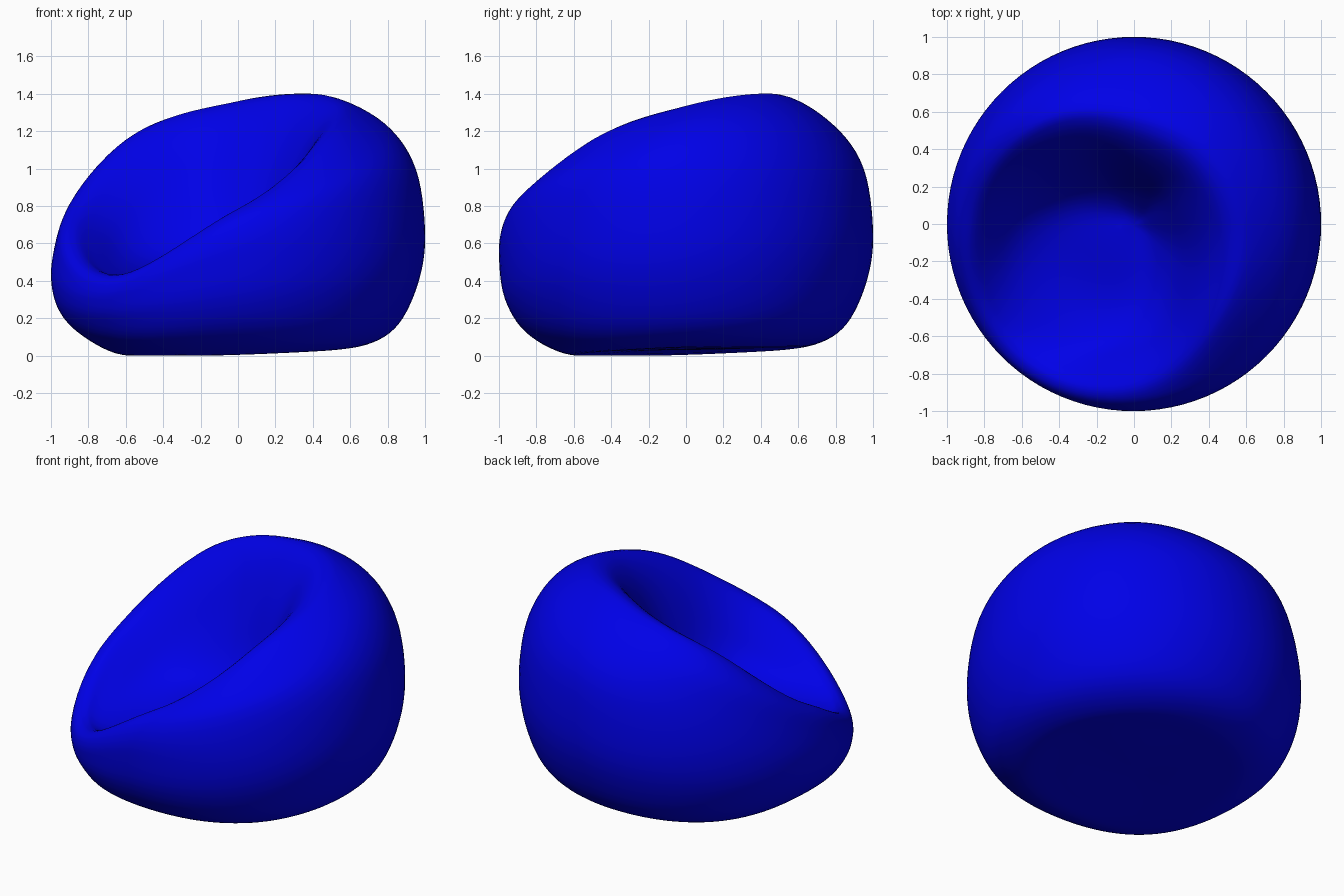
import bpy, bmesh, math

if "Cube" in bpy.data.objects:
    bpy.data.objects.remove(bpy.data.objects["Cube"])

# Control rings from underside to seat: (radius, height) at 0, 45, 90, 135, 180
# degrees away from the backrest direction; the other half is mirrored.
RINGS = [
    [(.00, .03)] * 5,
    [(.45, .04), (.45, .04), (.45, .025), (.45, .01), (.45, .005)],
    [(.69, .06), (.69, .06), (.69, .035), (.66, .015), (.66, .00)],
    [(.87, .18), (.86, .17), (.86, .14), (.86, .13), (.87, .08)],
    [(.97, .42), (.97, .41), (.97, .36), (.965, .26), (.97, .20)],
    [(1.0, .70), (1.0, .67), (1.0, .60), (1.0, .42), (1.0, .30)],
    [(.95, 1.02), (.95, 1.0), (.96, .88), (.98, .58), (.995, .37)],
    [(.80, 1.26), (.80, 1.22), (.88, 1.09), (.94, .69), (.97, .41)],
    [(.55, 1.40), (.57, 1.36), (.73, 1.20), (.86, .73), (.92, .43)],
    [(.40, 1.32), (.42, 1.26), (.57, 1.08), (.75, .66), (.84, .41)],
    [(.27, 1.08), (.29, 1.03), (.42, .85), (.60, .54), (.68, .41)],
    [(.15, .77), (.17, .75), (.25, .64), (.38, .49), (.42, .43)],
    [(.00, .55)] * 5,
]
# The right flank slumps a little differently: (ring, 45-degree step) overrides
RIGHT = {
    (4, 5): (.97, .31), (5, 5): (1.0, .53), (6, 5): (.985, .67),
    (7, 5): (.93, .76), (8, 5): (.84, .78), (9, 5): (.72, .68),
    (7, 6): (.86, 1.03), (8, 6): (.66, 1.17), (9, 6): (.52, 1.07),
    (10, 6): (.39, .84), (8, 7): (.56, 1.335), (9, 7): (.41, 1.24),
}
AZ, SUB = 96, 6


def spline(a, b, c, d, t):
    return tuple(0.5 * (2 * q + (r - p) * t + (2 * p - 5 * q + 4 * r - s) * t * t
                        + (3 * q - p - 3 * r + s) * t ** 3)
                 for p, q, r, s in zip(a, b, c, d))


def around(n, phi):
    """Smooth value of ring n at angle phi from the backrest axis."""
    f = phi / (math.pi / 4)
    i = math.floor(f)
    pick = lambda k: RIGHT.get((n, k % 8), RINGS[n][min(k % 8, 8 - k % 8)])
    return spline(pick(i - 1), pick(i), pick(i + 1), pick(i + 2), f - i)


def profile(phi):
    """Section from underside centre to seat centre."""
    p = [around(n, phi) for n in range(len(RINGS))]
    p = [(-p[1][0], p[1][1])] + p + [(-p[-2][0], p[-2][1])]
    out = [spline(*p[i:i + 4], s / SUB) for i in range(len(RINGS) - 1) for s in range(SUB)]
    return out[1:]


# Bean bag body: bridge the sections into one closed skin
bm = bmesh.new()
cols = []
for k in range(AZ):
    phi = 2 * math.pi * k / AZ
    ca, sa = math.cos(phi + math.pi / 4), math.sin(phi + math.pi / 4)
    cols.append([bm.verts.new((r * ca, r * sa, max(z, 0))) for r, z in profile(phi)])
bottom = bm.verts.new((0, 0, RINGS[0][0][1]))
seat = bm.verts.new((0, 0, RINGS[-1][0][1]))
for k in range(AZ):
    a, b = cols[k], cols[(k + 1) % AZ]
    bm.faces.new((bottom, b[0], a[0]))
    bm.faces.new((seat, a[-1], b[-1]))
    for i in range(len(a) - 1):
        bm.faces.new((a[i], b[i], b[i + 1], a[i + 1]))

# Soften the cloth in the seat
inner = [v for c in cols for v in c[SUB * 8:]] + [seat]
for _ in range(6):
    bmesh.ops.smooth_vert(bm, verts=inner, factor=0.5,
                          use_axis_x=True, use_axis_y=True, use_axis_z=True)
bmesh.ops.recalc_face_normals(bm, faces=bm.faces)
for f in bm.faces:
    f.smooth = True
mesh = bpy.data.meshes.new("bean_bag")
bm.to_mesh(mesh)
bm.free()
body = bpy.data.objects.new("bean_bag", mesh)
bpy.context.collection.objects.link(body)

# Blue cloth
cloth = bpy.data.materials.new("blue_cloth")
cloth.diffuse_color = (0.0, 0.0, 0.8, 1)
cloth.use_nodes = True
cloth.node_tree.nodes["Principled BSDF"].inputs["Base Color"].default_value = cloth.diffuse_color
mesh.materials.append(cloth)
